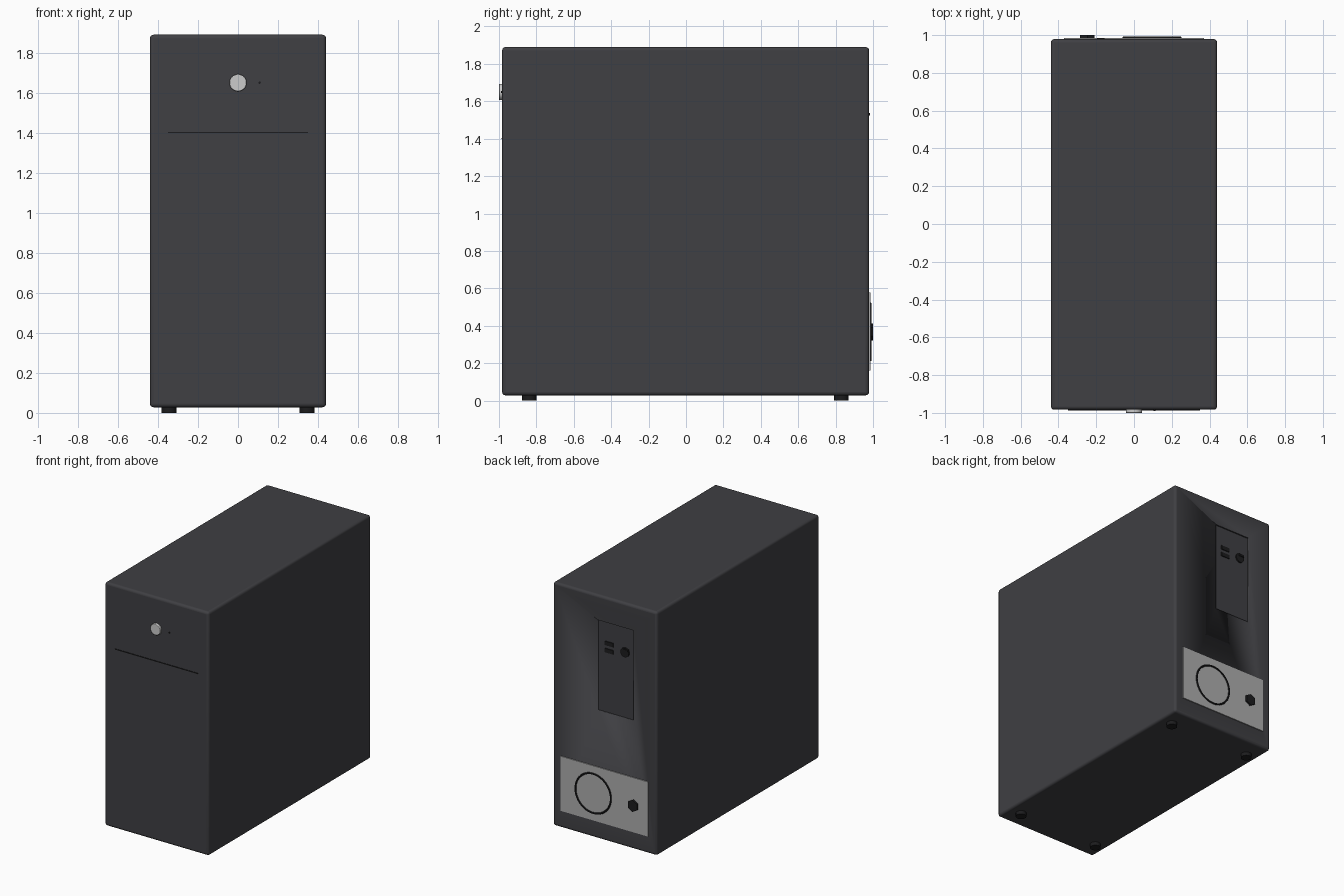
import bpy, math

if "Cube" in bpy.data.objects:
    bpy.data.objects.remove(bpy.data.objects["Cube"])

def material(name, r, g, b):
    m = bpy.data.materials.new(name)
    m.diffuse_color = (r, g, b, 1)
    m.use_nodes = True
    m.node_tree.nodes["Principled BSDF"].inputs["Base Color"].default_value = m.diffuse_color
    return m

CASE = material("case_charcoal", 0.05, 0.05, 0.056)
BLACK = material("black", 0.012, 0.012, 0.013)
METAL = material("metal", 0.42, 0.42, 0.42)
SILVER = material("silver", 0.6, 0.6, 0.6)

def finish(ob, name, mat, bevel=0, segments=3):
    ob.name = name
    ob.data.materials.append(mat)
    if bevel:
        mod = ob.modifiers.new("bevel", 'BEVEL')
        mod.width, mod.segments = bevel, segments
    bpy.ops.object.shade_smooth_by_angle(angle=math.radians(30))
    return ob

def box(name, x, y, z, mat, bevel=0):
    """Box from (min, max) ranges on each axis."""
    r = (x, y, z)
    bpy.ops.mesh.primitive_cube_add(size=1, location=[(a + b) / 2 for a, b in r])
    ob = bpy.context.object
    ob.scale = [b - a for a, b in r]
    bpy.ops.object.transform_apply(location=False, rotation=False, scale=True)
    return finish(ob, name, mat, bevel)

def disc(name, x, z, radius, y0, y1, mat, sides=32, turn=0, bevel=0):
    """Cylinder whose axis runs along y."""
    bpy.ops.mesh.primitive_cylinder_add(vertices=sides, radius=radius, depth=y1 - y0,
        location=(x, (y0 + y1) / 2, z), rotation=(math.pi / 2, turn, 0))
    return finish(bpy.context.object, name, mat, bevel, 2)

# Case with rounded edges
case = box("case", (-0.44, 0.44), (-0.983, 0.979), (0.028, 1.89), CASE)

# Shallow recess for the rear port panel
cutter = box("port_recess_cutter", (-0.24, 0.06), (0.969, 1.02), (1.01, 1.70), CASE)
cutter.hide_render = True
cutter.hide_viewport = True
bev = case.modifiers.new("bevel", 'BEVEL')
bev.width, bev.segments = 0.018, 4
cut = case.modifiers.new("recess", 'BOOLEAN')
cut.operation, cut.object, cut.solver = 'DIFFERENCE', cutter, 'EXACT'

# Feet
for sx in (-1, 1):
    for y in (-0.838, 0.83):
        bpy.ops.mesh.primitive_cylinder_add(vertices=24, radius=0.038, depth=0.035,
                                            location=(sx * 0.345, y, 0.0175))
        finish(bpy.context.object, "foot", BLACK)

# Front: power button, indicator light, trim line
disc("power_button", 0, 1.65, 0.043, -1.0, -0.975, SILVER, 32, bevel=0.003)
disc("indicator_light", 0.108, 1.65, 0.006, -0.99, -0.975, BLACK, 12)
box("front_trim_line", (-0.35, 0.35), (-0.987, -0.975), (1.398, 1.404), BLACK)

# Rear ports: two stacked slots and one round socket with a small key
for z in (1.482, 1.537):
    box("slot_port", (-0.066, 0.004), (0.96, 0.976), (z - 0.015, z + 0.015), BLACK)
disc("round_port", -0.165, 1.51, 0.036, 0.96, 0.978, BLACK, 16)
box("round_port_key", (-0.195, -0.155), (0.96, 0.985), (1.523, 1.537), BLACK)

# Power supply: plate, fan ring, power socket
box("power_supply_plate", (-0.37, 0.37), (0.97, 0.986), (0.16, 0.578), METAL)
bpy.ops.mesh.primitive_torus_add(location=(0.095, 0.986, 0.367), rotation=(math.pi / 2, 0, 0),
    major_radius=0.15, minor_radius=0.007, major_segments=48, minor_segments=8)
finish(bpy.context.object, "fan_ring", BLACK)
disc("power_socket", -0.247, 0.367, 0.045, 0.975, 1.0, BLACK, 6)
